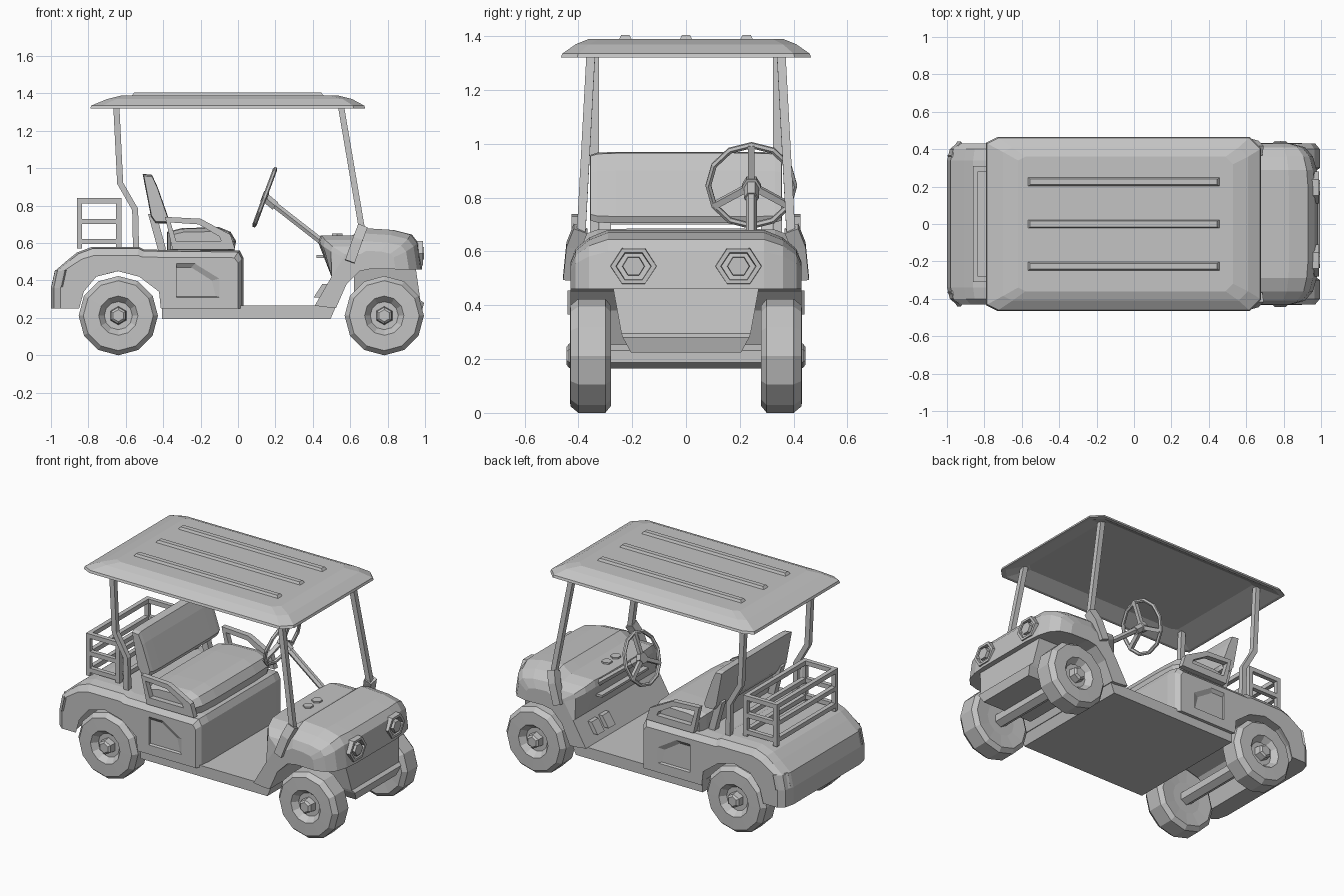
import bpy, bmesh, math
from mathutils import Vector

if "Cube" in bpy.data.objects:
    bpy.data.objects.remove(bpy.data.objects["Cube"], do_unlink=True)

GREY = (0.55, 0.55, 0.55, 1)
mat = bpy.data.materials.new("plain grey")
mat.use_nodes = True
mat.diffuse_color = GREY
mat.node_tree.nodes["Principled BSDF"].inputs["Base Color"].default_value = GREY
SIDES = ((1, "left"), (-1, "right"))


def loft(name, sections, closed=False):
    """Skin a row of equal-length point loops; cap the ends unless closed."""
    bm = bmesh.new()
    rows = [[bm.verts.new(p) for p in s] for s in sections]
    n = len(rows[0])
    pairs = list(zip(rows, rows[1:])) + ([(rows[-1], rows[0])] if closed else [])
    for a, b in pairs:
        for i in range(n):
            j = (i + 1) % n
            bm.faces.new((a[i], a[j], b[j], b[i]))
    if not closed:
        bm.faces.new(rows[0])
        bm.faces.new(rows[-1])
    bmesh.ops.recalc_face_normals(bm, faces=bm.faces)
    me = bpy.data.meshes.new(name)
    bm.to_mesh(me)
    bm.free()
    me.materials.append(mat)
    ob = bpy.data.objects.new(name, me)
    bpy.context.collection.objects.link(ob)
    return ob


def box(name, lo, hi):
    (x, y, z), (u, v, w) = lo, hi
    return loft(name, [[(x, y, h), (u, y, h), (u, v, h), (x, v, h)] for h in (z, w)])


def tube(name, pts, r, sides=4, closed=False, ref=(0, 1, 0)):
    pts = [Vector(p) for p in pts]
    n, ref, rings = len(pts), Vector(ref), []
    for i, p in enumerate(pts):
        before = pts[i - 1] if closed or i else p
        after = pts[(i + 1) % n] if closed or i < n - 1 else p
        t = (after - before).normalized()
        a = t.cross(ref).normalized()
        b = a.cross(t)
        angles = [math.tau * (k + 0.5) / sides for k in range(sides)]
        rings.append([p + r * (a * math.cos(q) + b * math.sin(q)) for q in angles])
    return loft(name, rings, closed)


def body(name, profile, layers, pivot, way=0, back=0, above=0):
    """Side profile skinned across y; outer layers shrink towards the pivot.
    The end facing 'way' shrinks fully, the other end by 'back' over height 'above'."""
    px, pz = pivot
    rows = []
    for y, fx, fz in [(-y, fx, fz) for y, fx, fz in reversed(layers)] + layers:
        row = []
        for x, z in profile:
            if way == 0 or (x - px) * way > 0:
                x = px + (x - px) * fx
            elif z > above:
                x = px + (x - px) * (1 - (1 - fx) * back)
            if way == 0 or z > pz:
                z = pz + (z - pz) * fz
            row.append((x, y, z))
        rows.append(row)
    return loft(name, rows)


# Rear body with open wheel arches
rear = body("rear_body", [
    (-1, .25), (-1, .36), (-.98, .45), (-.91, .51), (-.86, .55), (-.78, .58),
    (-.53, .58), (-.5, .565), (.01, .56), (.03, .52), (.03, .25), (-.4, .25),
    (-.41, .34), (-.52, .42), (-.64, .45), (-.77, .42), (-.85, .34), (-.88, .25)],
    [(.34, 1, 1), (.4, .95, .93), (.43, .83, .65)], (-.7, .45), -1, .25)

# Recessed side panels with a sloping edge
panel = [(-.33, .31), (-.33, .49), (-.23, .49), (-.1, .41), (-.1, .31)]
sunk = [(-.33, .315), (-.33, .47), (-.25, .47), (-.14, .4), (-.12, .315)]
for s, side in SIDES:
    cutter = loft("panel_cutter", [[(x, s * y, z) for x, z in shape]
                                   for shape, y in ((sunk, .415), (panel, .43), (panel, .5))])
    cutter.hide_render = True
    mod = rear.modifiers.new("recess", 'BOOLEAN')
    mod.operation, mod.object = 'DIFFERENCE', cutter
    bpy.context.view_layer.objects.active = rear
    bpy.ops.object.modifier_apply(modifier=mod.name)
    bpy.data.objects.remove(cutter, do_unlink=True)

# Floor, front cowl and nose panel
body("floor", [(-.405, .195), (-.405, .265), (.525, .265), (.495, .195)],
     [(.41, 1, 1)], (0, .2))
body("front_cowl", [
    (.43, .6), (.44, .64), (.61, .64), (.67, .68), (.83, .67), (.93, .645),
    (.965, .6), (.985, .46), (.72, .465), (.65, .45), (.58, .38), (.525, .255),
    (.49, .255), (.41, .265), (.5, .42)],
    [(.2, 1, 1), (.29, .97, 1), (.36, .9, .87), (.41, .75, .68), (.43, .5, .45)],
    (.7, .46), 1, 1, .45)
loft("nose_panel", [[(.62, -w, z), (x, -w, z), (x, w, z), (.62, w, z)] for z, w, x in
                    ((.225, .205, .98), (.28, .235, .995), (.295, .24, .975), (.47, .272, .95))])

# Dashboard details and pedals
box("dash_ledge", (.42, -.22, .52), (.49, .25, .535))
for y in (-.045, .045):
    tube("cup_holder", [(.53, y, .63), (.53, y, .65)], .032, 6)
for y in (.17, .28):
    loft("pedal", [[(.425 + d, y - .035, .31), (.47 + d, y - .035, .38),
                    (.47 + d, y + .035, .38), (.425 + d, y + .035, .31)] for d in (-.02, .02)])

# Headlights: raised frame with a six-sided lamp
def hexagon(x, y, w, h):
    return [(x, y + w * math.cos(k * math.tau / 6), .545 + h * math.sin(k * math.tau / 6))
            for k in range(6)]

for s, side in SIDES:
    y = s * .195
    loft(side + "_headlight_frame", [hexagon(.94, y, .088, .078), hexagon(.99, y, .085, .075),
         hexagon(.99, y, .066, .058), hexagon(.94, y, .06, .05)], closed=True)
    loft(side + "_headlight", [hexagon(.94, y, .045, .042), hexagon(.995, y, .04, .038)])
    # Corner tail lights
    rows = []
    for d in (-.03, .025):
        rows.append([(x - d * .6 + t, s * (yy + d * .8), z) for x, yy, z, t in
                     ((-.983, .345, .365, 0), (-.93, .42, .365, 0),
                      (-.93, .42, .455, .02), (-.983, .345, .455, .02))])
    loft(side + "_tail_light", rows)

# Wheels, hubs and axles
def ring(x, y, r, n):
    return [(x + r * math.sin(k * math.tau / n), y, .212 + r * math.cos(k * math.tau / n))
            for k in range(n)]

for x, end in ((.782, "front"), (-.64, "rear")):
    for s, side in SIDES:
        label = end + "_" + side
        loft(label + "_wheel", [ring(x, s * y, r, 12) for r, y in (
            (.1, .285), (.185, .278), (.212, .3), (.212, .4), (.187, .43),
            (.105, .432), (.095, .42), (.075, .395), (.04, .395))])
        loft(label + "_hub", [ring(x, s * y, r, 6) for r, y in
                              ((.05, .39), (.045, .435), (.032, .445))])
    tube(end + "_axle", [(x, -.3, .21), (x, .3, .21)], .045, 6, ref=(0, 0, 1))

# Seat
body("seat_cushion", [(-.38, .56), (-.38, .66), (-.3, .68), (-.1, .685), (-.04, .66),
                      (-.01, .61), (-.02, .56)],
     [(.2, 1, 1), (.33, .97, .96), (.385, .86, .78)], (-.25, .58))
body("seat_back", [(-.51, .97), (-.46, .965), (-.43, .9), (-.37, .73), (-.38, .705),
                   (-.44, .705), (-.465, .74)],
     [(.26, 1, 1), (.33, .98, .98), (.355, .9, .92)], (-.44, .83))
outer = [(-.39, .74), (-.2, .73), (-.04, .645), (-.015, .565), (-.35, .565)]
inner = [(-.36, .71), (-.21, .7), (-.1, .635), (-.09, .61), (-.33, .61)]
for s, side in SIDES:
    loft(side + "_armrest", [[(x, s * y, z) for x, z in shape] for shape, y in
         ((outer, .39), (outer, .425), (inner, .425), (inner, .39))], closed=True)
    tube(side + "_seat_support", [(-.46, s * .3, .76), (-.405, s * .3, .56)], .03)

# Hollow roof shell with three ribs
def outline(z, x0, x1, w, c):
    return [(x0, -w + c / 2, z), (x0 + c, -w, z), (x1 - c, -w, z), (x1, -w + c, z),
            (x1, w - c, z), (x1 - c, w, z), (x0 + c, w, z), (x0, w - c / 2, z)]

loft("roof", [outline(1.37, -.62, .53, .36, .04), outline(1.32, -.77, .66, .445, .06),
              outline(1.32, -.79, .68, .465, .06), outline(1.335, -.785, .675, .46, .06),
              outline(1.37, -.7, .61, .41, .05), outline(1.39, -.62, .53, .36, .04)])
for y in (-.225, 0, .225):
    loft("roof_rib", [[(-.57 + d, y - w, z), (.46 - d, y - w, z), (.46 - d, y + w, z),
                       (-.57 + d, y + w, z)] for z, w, d in ((1.385, .025, 0), (1.405, .015, .015))])

# Roof posts
for s, side in SIDES:
    tube(side + "_front_post", [(.545, s * .352, 1.365), (.665, s * .39, .66)], .023)
    tube(side + "_front_post_foot", [(.665, s * .392, .685), (.64, s * .418, .62),
                                     (.598, s * .43, .5)], .038)
    tube(side + "_rear_post", [(-.652, s * .34, 1.36), (-.63, s * .34, .92),
                               (-.55, s * .34, .78), (-.545, s * .34, .56)], .023)

# Rear basket of square bars
B = .014
for z in (.608, .715, .826):
    for x in (-.848, -.637):
        box("basket_cross_rail", (x - B, -.31, z - B), (x + B, .31, z + B))
    for y in (-.296, .296):
        box("basket_side_rail", (-.862, y - B, z - B), (-.623, y + B, z + B))
for x in (-.848, -.637):
    for y in (-.296, .296):
        box("basket_post", (x - B, y - B, .57), (x + B, y + B, .84))

# Steering wheel and column
hub = Vector((.143, .243, .845))
up, across = Vector((.348, 0, .937)), Vector((0, 1, 0))
axis = up.cross(across)

def rim(angle, r):
    return hub + r * (across * math.cos(angle) + up * math.sin(angle))

tube("steering_rim", [rim(k * math.tau / 12, .16) for k in range(12)], .012, 6, True, axis)
for k in range(3):
    tube("steering_spoke", [hub, rim(math.pi / 2 + k * math.tau / 3, .16)], .017, 4, ref=axis)
tube("steering_hub", [hub - axis * .015, hub + axis * .015], .035, 6)
tube("steering_collar", [hub, (.2, .243, .798)], .028, 6)
tube("steering_column", [hub, (.47, .243, .59)], .02, 6)
